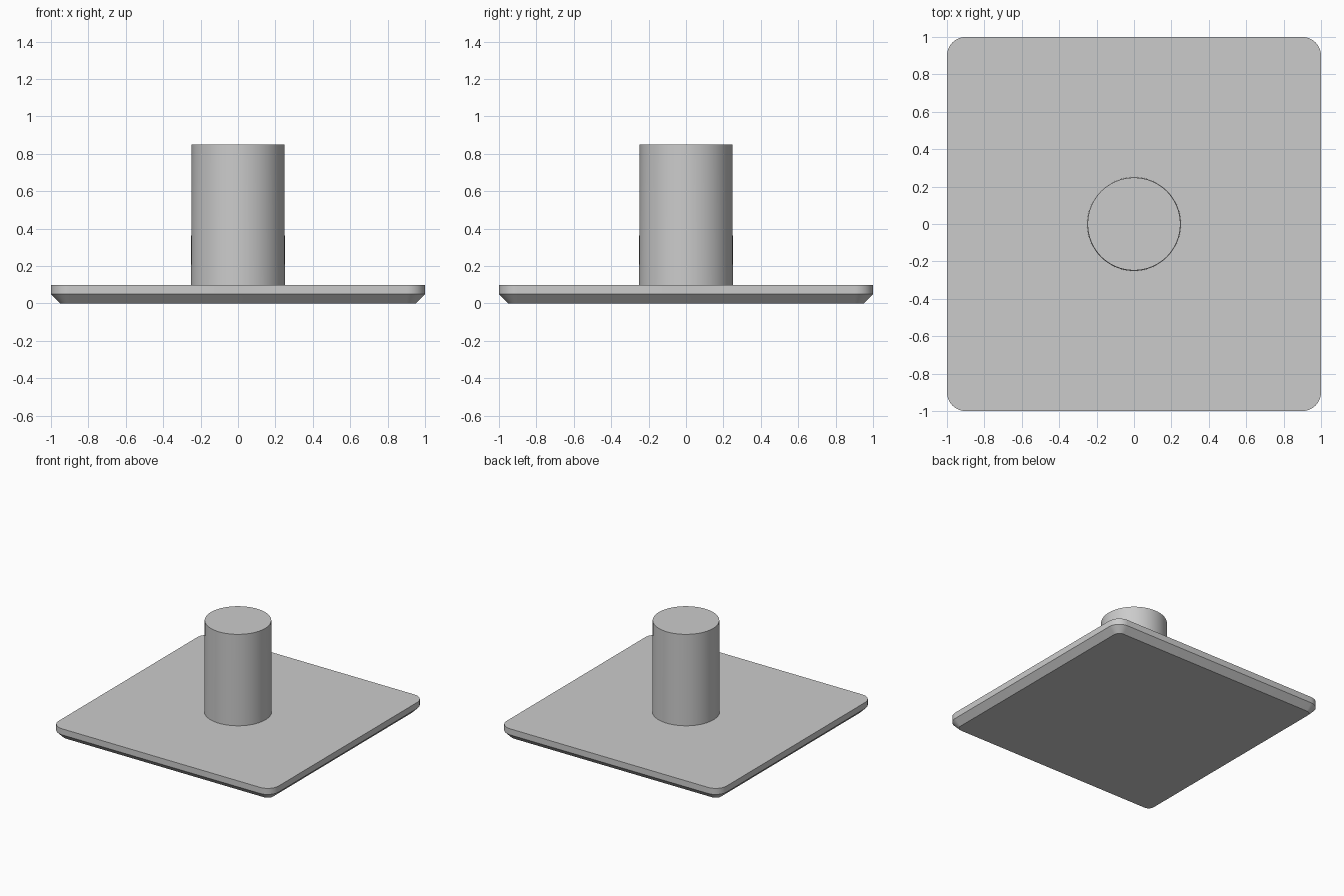
import bpy
import bmesh
from math import cos, sin, pi

cube = bpy.data.objects.get("Cube")
if cube:
    bpy.data.objects.remove(cube, do_unlink=True)

GREY = (0.6, 0.6, 0.6, 1)
grey = bpy.data.materials.new("light_grey")
grey.use_nodes = True
grey.diffuse_color = GREY
grey.node_tree.nodes["Principled BSDF"].inputs["Base Color"].default_value = GREY


def rounded_square(half, radius, steps=10):
    """Outline of a square with rounded corners, counter-clockwise."""
    points = []
    for quarter in range(4):
        mid = pi / 4 + quarter * pi / 2
        cx = (half - radius) * (1 if cos(mid) > 0 else -1)
        cy = (half - radius) * (1 if sin(mid) > 0 else -1)
        for i in range(steps + 1):
            a = (quarter + i / steps) * pi / 2
            points.append((cx + radius * cos(a), cy + radius * sin(a)))
    return points


def circle(radius, sides=64):
    return [(radius * cos(2 * pi * i / sides), radius * sin(2 * pi * i / sides))
            for i in range(sides)]


def loft(name, sections):
    """Closed solid through stacked (outline, height) sections."""
    bm = bmesh.new()
    rings = [[bm.verts.new((x, y, z)) for x, y in outline] for outline, z in sections]
    bm.faces.new(rings[0][::-1])
    bm.faces.new(rings[-1])
    for low, high in zip(rings, rings[1:]):
        for i in range(len(low)):
            j = (i + 1) % len(low)
            bm.faces.new((low[i], low[j], high[j], high[i]))
    mesh = bpy.data.meshes.new(name)
    bm.to_mesh(mesh)
    bm.free()
    mesh.materials.append(grey)
    obj = bpy.data.objects.new(name, mesh)
    bpy.context.collection.objects.link(obj)
    bpy.ops.object.select_all(action="DESELECT")
    obj.select_set(True)
    bpy.context.view_layer.objects.active = obj
    bpy.ops.object.shade_smooth_by_angle(angle=pi / 6)
    return obj


# Square base plate with an underside chamfer
loft("base_plate", [(rounded_square(0.95, 0.05), 0),
                    (rounded_square(1, 0.1), 0.05),
                    (rounded_square(1, 0.1), 0.1)])

# Slightly tapered central post
loft("post", [(circle(0.251), 0.1), (circle(0.248), 0.85)])
